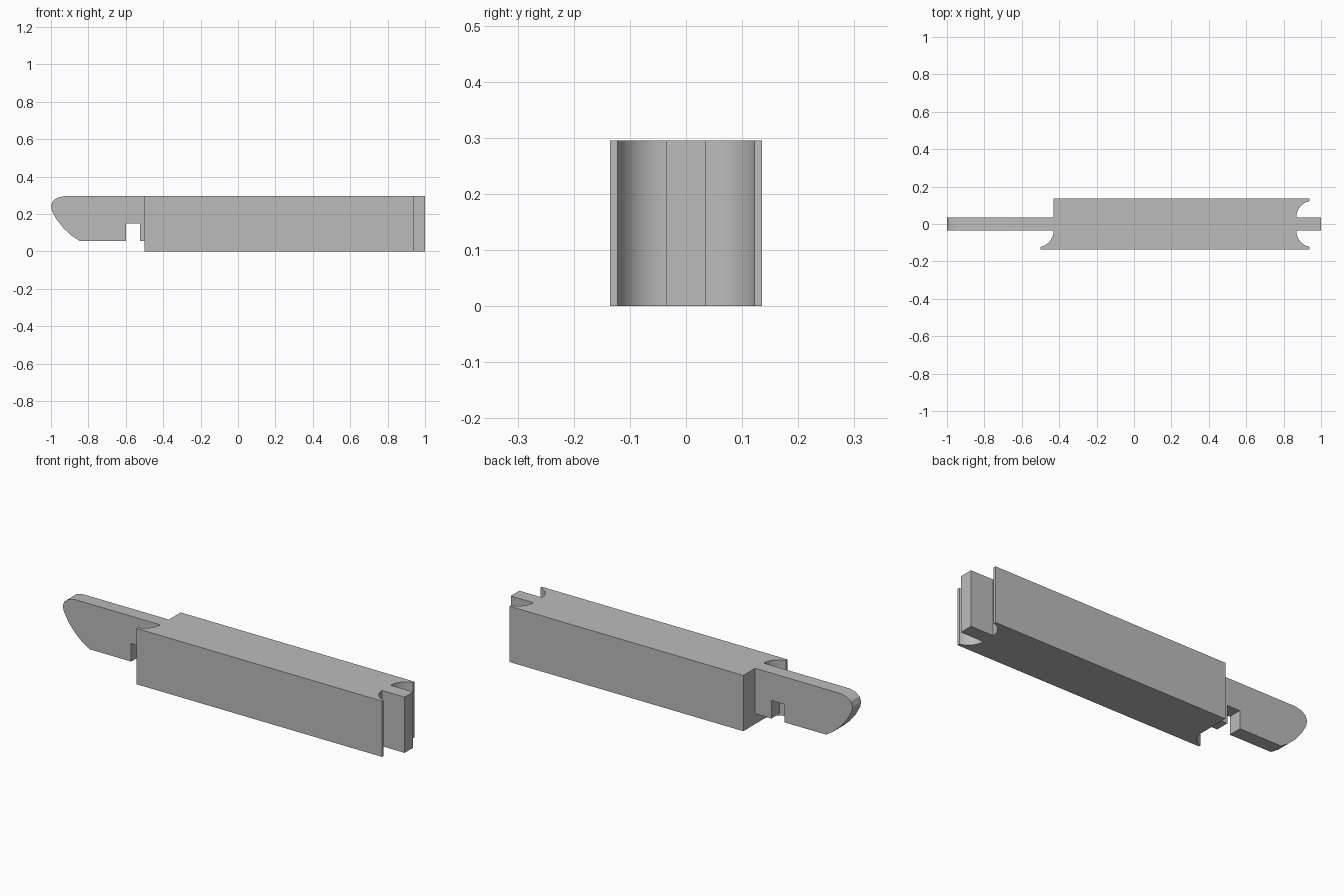
import bpy, bmesh, math
from mathutils import Vector

cube = bpy.data.objects.get("Cube")
if cube:
    bpy.data.objects.remove(cube, do_unlink=True)

grey = bpy.data.materials.new("plain grey")
grey.use_nodes = True
colour = (0.5, 0.5, 0.5, 1)
grey.diffuse_color = colour
grey.node_tree.nodes["Principled BSDF"].inputs["Base Color"].default_value = colour

HEIGHT = 0.295
HALF_WIDTH = 0.135
TONGUE = 0.036      # half thickness of the tongue and blade
LIP = 0.122         # where each cove meets the flat lip
LEFT, RIGHT = -0.43, 0.868


def prism(name, points, depth):
    """Extrude a closed outline of 3D points along a depth vector."""
    bm = bmesh.new()
    face = bm.faces.new([bm.verts.new(p) for p in points])
    side = bmesh.ops.extrude_face_region(bm, geom=[face])["geom"]
    verts = [v for v in side if isinstance(v, bmesh.types.BMVert)]
    bmesh.ops.translate(bm, verts=verts, vec=Vector(depth))
    bmesh.ops.recalc_face_normals(bm, faces=bm.faces)
    mesh = bpy.data.meshes.new(name)
    bm.to_mesh(mesh)
    bm.free()
    obj = bpy.data.objects.new(name, mesh)
    bpy.context.collection.objects.link(obj)
    mesh.materials.append(grey)
    bpy.ops.object.select_all(action='DESELECT')
    obj.select_set(True)
    bpy.context.view_layer.objects.active = obj
    bpy.ops.object.shade_smooth_by_angle(angle=math.radians(25))
    return obj


def cove(x, direction, side, steps=16):
    """Concave arc from the tongue out to the lip."""
    radius = 0.088
    sweep = math.asin((LIP - TONGUE) / radius)
    pts = []
    for i in range(steps + 1):
        a = sweep * i / steps
        pts.append((x + direction * radius * (1 - math.cos(a)),
                    side * (TONGUE + radius * math.sin(a))))
    return pts


# Body: bar with a tongue between two coves at one end, one cove at the other
front_left = cove(LEFT, -1, -1)
front_right = cove(RIGHT, 1, -1)
back_right = cove(RIGHT, 1, 1)
outline = front_left
outline += [(front_left[-1][0], -HALF_WIDTH), (front_right[-1][0], -HALF_WIDTH)]
outline += front_right[::-1]
outline += [(1, -TONGUE), (1, TONGUE)]
outline += back_right
outline += [(back_right[-1][0], HALF_WIDTH), (LEFT, HALF_WIDTH), (LEFT, TONGUE)]
prism("body", [(x, y, 0) for x, y in outline], (0, 0, HEIGHT))

# Blade: thin plate with a rounded nose and a square notch below
blade = [(LEFT, HEIGHT), (LEFT, 0.055), (-0.525, 0.055), (-0.525, 0.15),
         (-0.6, 0.15), (-0.6, 0.055), (-0.845, 0.055),
         (-0.888, 0.083), (-0.931, 0.122), (-0.968, 0.168), (-0.994, 0.215),
         (-1, 0.243), (-0.99, 0.269), (-0.968, 0.286), (-0.93, HEIGHT)]
prism("blade", [(x, -TONGUE, z) for x, z in blade], (0, 2 * TONGUE, 0))
